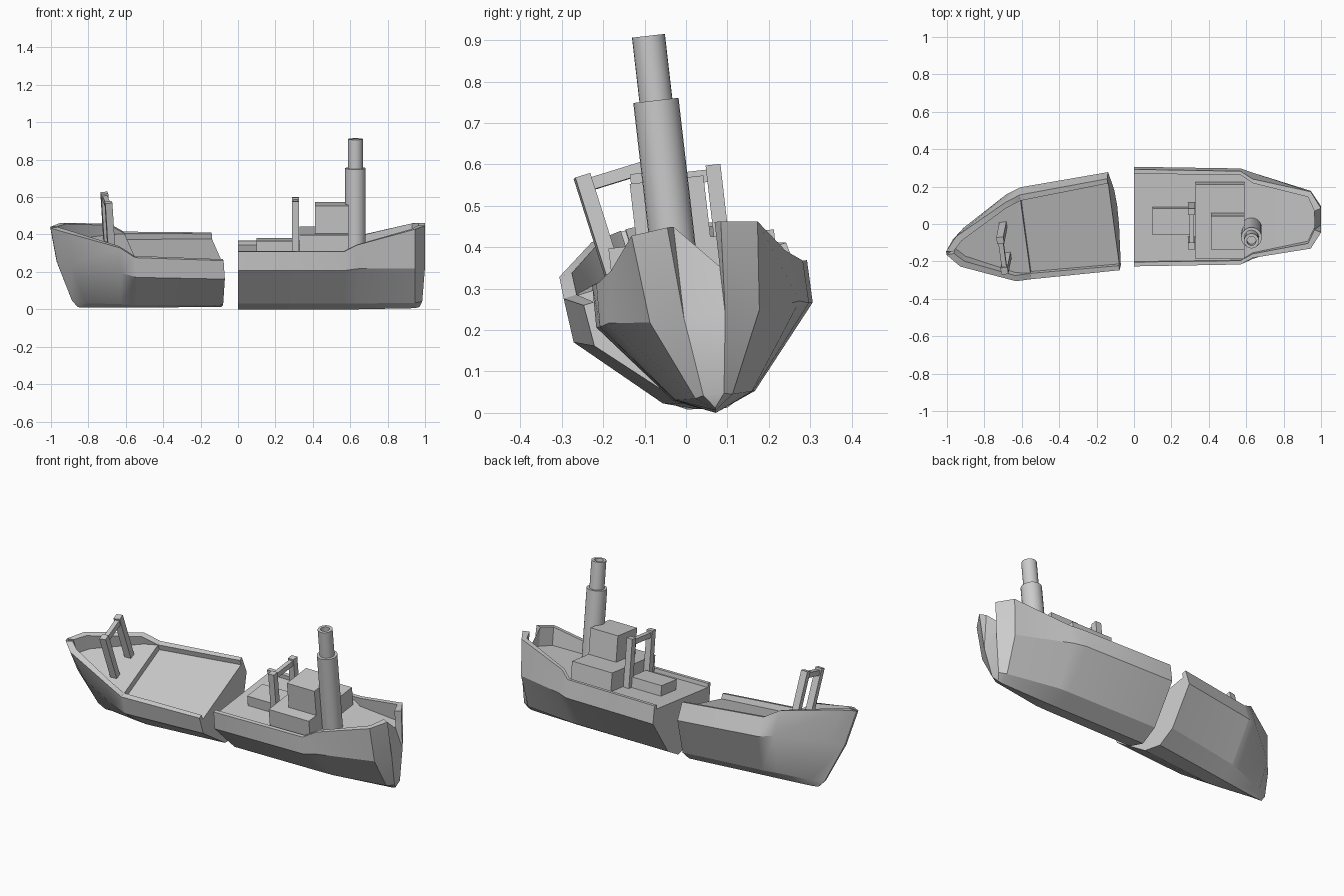
import bpy, bmesh, math
from mathutils import Matrix, Vector

if "Cube" in bpy.data.objects:
    bpy.data.objects.remove(bpy.data.objects["Cube"])


def finish(name, bm, mat, angle=25):
    bmesh.ops.transform(bm, matrix=mat, verts=bm.verts)
    bmesh.ops.recalc_face_normals(bm, faces=bm.faces)
    me = bpy.data.meshes.new(name)
    bm.to_mesh(me)
    bm.free()
    ob = bpy.data.objects.new(name, me)
    bpy.context.collection.objects.link(ob)
    bpy.ops.object.select_all(action='DESELECT')
    ob.select_set(True)
    bpy.context.view_layer.objects.active = ob
    bpy.ops.object.shade_smooth_by_angle(angle=math.radians(angle))
    return ob


def hull(name, stations, mat):
    """Loft mirrored sections: x (or keel,bilge,side,top x), keel z, bilge, side, top, inner x, inner y, deck z."""
    bm = bmesh.new()
    rings = []
    for xs, kz, bilge, side, top, ix, iy, dz in stations:
        if not isinstance(xs, tuple):
            xs = (xs,) * 4
        half = [(xs[1], *bilge), (xs[2], *side), (xs[3], *top), (ix, iy, top[1]), (ix, iy, dz)]
        pts = [(xs[0], 0, kz)] + half + [(x, -y, z) for x, y, z in reversed(half)]
        rings.append([bm.verts.new(p) for p in pts])
    n = len(rings[0])
    for a, b in zip(rings, rings[1:]):
        for i in range(n):
            j = (i + 1) % n
            bm.faces.new((a[i], a[j], b[j], b[i]))
    bm.faces.new(rings[0])
    bm.faces.new(rings[-1])
    bmesh.ops.triangulate(bm, faces=[f for f in bm.faces if len(f.verts) > 4])
    return finish(name, bm, mat)


def box(name, lo, hi, mat):
    bm = bmesh.new()
    bmesh.ops.create_cube(bm, size=1)
    lo, hi = Vector(lo), Vector(hi)
    bmesh.ops.scale(bm, vec=hi - lo, verts=bm.verts)
    bmesh.ops.translate(bm, vec=(lo + hi) / 2, verts=bm.verts)
    return finish(name, bm, mat)


def lathe(name, profile, x, y, mat, seg=24):
    bm = bmesh.new()
    vs = [bm.verts.new((x + r, y, z)) for r, z in profile]
    es = [bm.edges.new(p) for p in zip(vs, vs[1:])]
    bmesh.ops.spin(bm, geom=vs + es, cent=(x, y, 0), axis=(0, 0, 1), angle=2 * math.pi, steps=seg)
    bmesh.ops.remove_doubles(bm, verts=bm.verts, dist=1e-4)
    return finish(name, bm, mat)


def gantry(name, x, y0, y1, z0, z1, w, mat):
    t = w / 2
    box(name + "_leg_near", (x - t, y0, z0), (x + t, y0 + w, z1), mat)
    box(name + "_leg_far", (x - t, y1 - w, z0), (x + t, y1, z1), mat)
    box(name + "_crossbar", (x - t * .7, y0 + w, z1 - .04), (x + t * .7, y1 - w, z1 - .01), mat)


# Stern half, leaning slightly
stern = Matrix.Translation((0, .072, 0)) @ Matrix.Rotation(math.radians(6.6), 4, 'X')
hull("stern_hull", [
    (0, 0, (.10, .042), (.263, .238), (.261, .341), 0, .238, .318),
    (.57, 0, (.095, .042), (.254, .238), (.251, .341), .57, .23, .318),
    (.635, 0, (.093, .042), (.232, .245), (.212, .37), .635, .19, .32),
    (.945, .006, (.045, .04), (.133, .235), (.153, .448), .93, .125, .345),
    ((.97, .985, 1.0, 1.0), .012, (.025, .045), (.05, .235), (.065, .458), .965, .05, .35),
], stern)
box("lower_deckhouse", (.33, -.212, .31), (.59, .19, .424), stern)
box("upper_deckhouse", (.412, -.143, .42), (.59, .036, .573), stern)
box("stern_hatch", (.10, -.087, .31), (.30, .055, .377), stern)
gantry("stern_gantry", .308, -.14, .08, .31, .596, .036, stern)
lathe("funnel", [(.055, .30), (.055, .766), (.04, .766), (.04, .923), (.024, .923), (.024, .86), (0, .86)],
      .628, -.057, stern)

# Bow half, broken away: rolled, yawed and nose-down
up = Vector((-.06, -.302, .951)).normalized()
fore = Vector((.988, .105, .096))
side = up.cross(fore).normalized()
fore = side.cross(up)
bow = Matrix((fore, side, up)).transposed().to_4x4()
bow.translation = (-.09, .10, .012)
hull("bow_hull", [
    (0, 0, (.10, .042), (.263, .238), (.258, .34), 0, .232, .31),
    (-.47, .045, (.085, .085), (.247, .29), (.238, .398), -.47, .205, .365),
    (-.471, .045, (.085, .085), (.247, .29), (.238, .398), -.471, .205, .396),
    (-.548, .052, (.072, .093), (.225, .315), (.222, .456), -.548, .19, .404),
    ((-.73, -.73, -.80, -.826), .07, (.03, .105), (.07, .34), (.085, .53), -.80, .058, .44),
    ((-.77, -.80, -.867, -.89), .077, (.006, .12), (.01, .34), (.01, .537), -.85, .006, .445),
], bow)
gantry("bow_gantry", -.58, -.11, .10, .39, .675, .038, bow)
